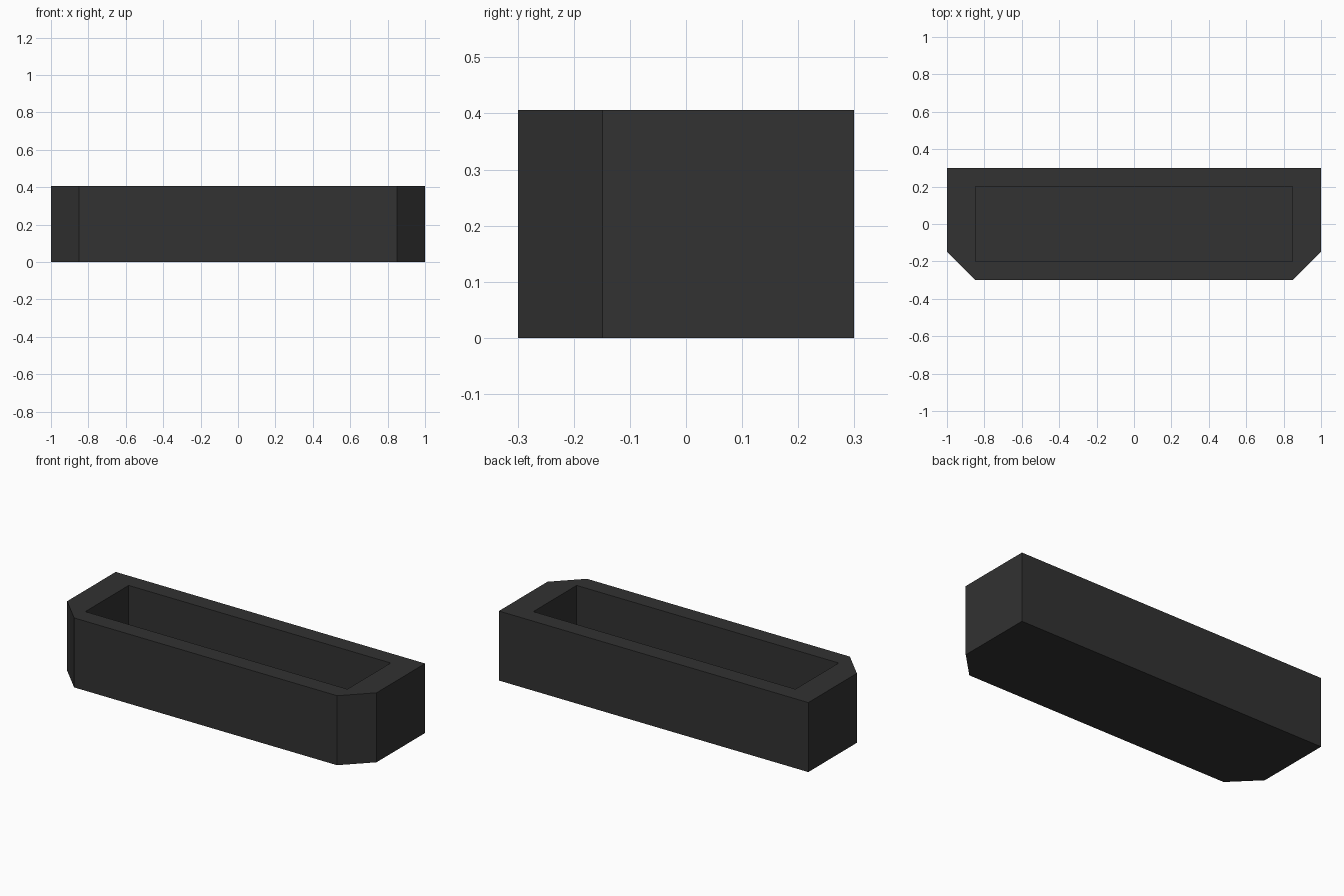
import bpy, bmesh

cube = bpy.data.objects.get("Cube")
if cube:
    bpy.data.objects.remove(cube, do_unlink=True)

HEIGHT = 0.406
FLOOR = 0.006

# One dark grey material
mat = bpy.data.materials.new("dark grey")
mat.use_nodes = True
colour = (0.032, 0.032, 0.032, 1.0)
mat.diffuse_color = colour
mat.node_tree.nodes["Principled BSDF"].inputs["Base Color"].default_value = colour

# Outline with chamfered front corners, and the rectangular opening
half = [(0.85, -0.299), (1.0, -0.149), (1.0, 0.299)]
outline = half + [(-x, y) for x, y in reversed(half)]
opening = [(0.847, -0.2), (0.847, 0.2), (-0.847, 0.2), (-0.847, -0.2)]

bm = bmesh.new()


def ring(points, z):
    return [bm.verts.new((x, y, z)) for x, y in points]


def walls(lower, upper):
    n = len(lower)
    for i in range(n):
        j = (i + 1) % n
        bm.faces.new((lower[i], lower[j], upper[j], upper[i]))


# Outer shell and underside
base, rim = ring(outline, 0), ring(outline, HEIGHT)
walls(base, rim)
bm.faces.new(base)

# Recess walls and thin floor
floor, lip = ring(opening, FLOOR), ring(opening, HEIGHT)
walls(floor, lip)
bm.faces.new(floor)

# Flat rim: front, right, back and left strips
o, i = rim, lip
for strip in ((o[5], o[0], i[0], i[3]), (o[0], o[1], o[2], i[1], i[0]),
              (o[2], o[3], i[2], i[1]), (o[3], o[4], o[5], i[3], i[2])):
    bm.faces.new(strip)

bmesh.ops.recalc_face_normals(bm, faces=bm.faces)
mesh = bpy.data.meshes.new("trough")
bm.to_mesh(mesh)
bm.free()
mesh.materials.append(mat)
trough = bpy.data.objects.new("trough", mesh)
bpy.context.collection.objects.link(trough)
